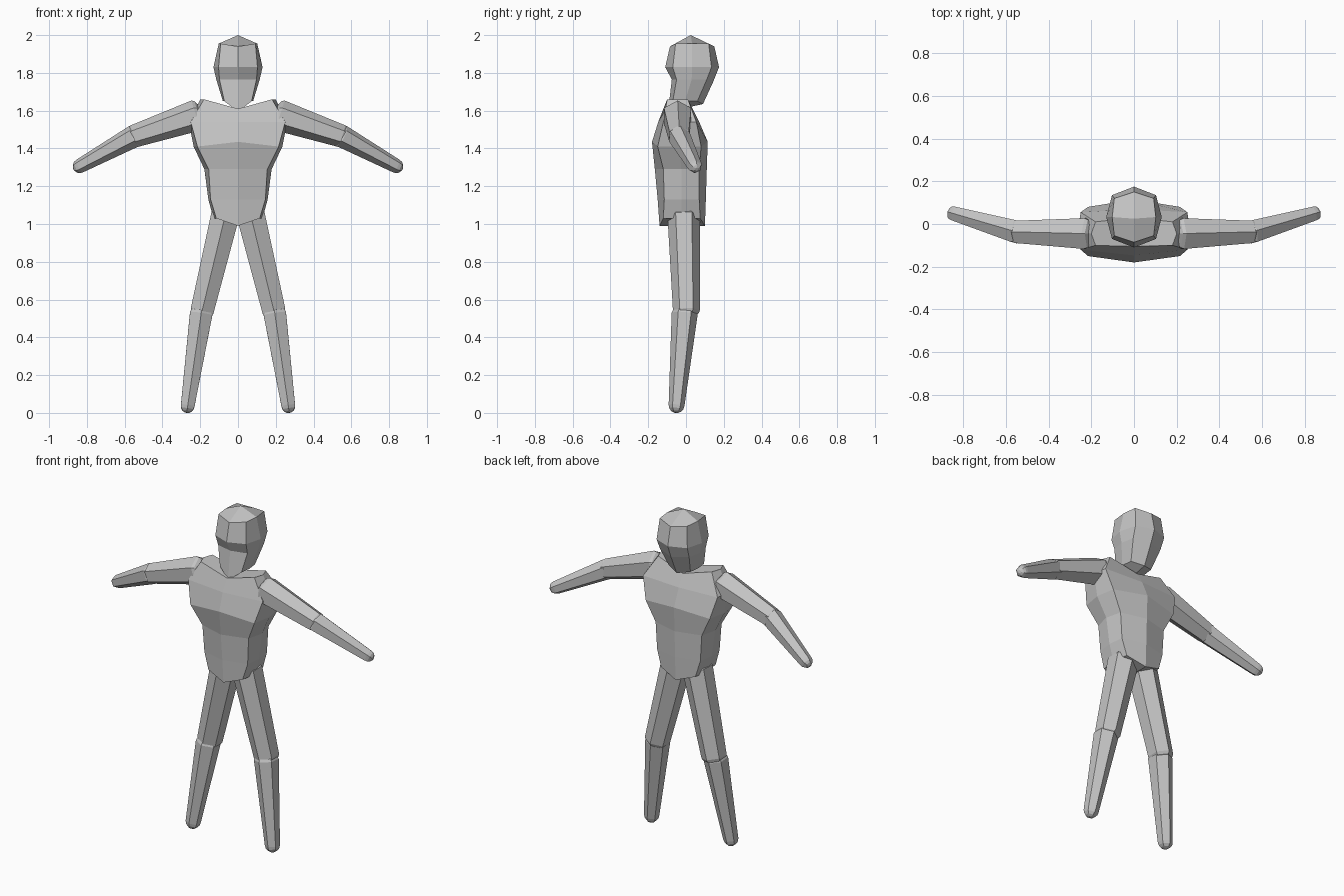
import bpy, bmesh, math
from mathutils import Vector

if "Cube" in bpy.data.objects:
    bpy.data.objects.remove(bpy.data.objects["Cube"])

grey = bpy.data.materials.new("plain_grey")
grey.diffuse_color = (0.55, 0.55, 0.55, 1)
grey.use_nodes = True
grey.node_tree.nodes["Principled BSDF"].inputs["Base Color"].default_value = grey.diffuse_color


def finish(bm, name):
    bmesh.ops.recalc_face_normals(bm, faces=bm.faces)
    mesh = bpy.data.meshes.new(name)
    bm.to_mesh(mesh)
    bm.free()
    mesh.materials.append(grey)
    obj = bpy.data.objects.new(name, mesh)
    bpy.context.collection.objects.link(obj)
    return obj


def bridge(bm, a, b):
    n = len(a)
    for i in range(n):
        j = (i + 1) % n
        bm.faces.new((a[i], a[j], b[j], b[i]))


def body_ring(bm, row):
    """Eight-sided symmetric ring: middle, corner and side points."""
    y_pos, y_neg, z_pos, z_neg, wk, k_pos, k_neg, ws, zk = row
    mid = (k_pos + k_neg) / 2
    half = [(wk, k_pos, zk), (ws, mid, zk), (wk, k_neg, zk)]
    pts = [(0, y_pos, z_pos)] + half + [(0, y_neg, z_neg)]
    pts += [(-x, y, z) for x, y, z in reversed(half)]
    return [bm.verts.new(p) for p in pts]


def split_cap(bm, r):
    bm.faces.new(r[0:5])
    bm.faces.new(r[4:8] + r[0:1])


def body(name, rows, peak=None):
    bm = bmesh.new()
    rings = [body_ring(bm, r) for r in rows]
    for a, b in zip(rings, rings[1:]):
        bridge(bm, a, b)
    split_cap(bm, rings[0])
    if peak:
        tip = bm.verts.new(peak)
        top = rings[-1]
        # quads meeting at the crown
        for i in (1, 3, 5, 7):
            bm.faces.new((top[i - 1], top[i], top[(i + 1) % 8], tip))
    else:
        split_cap(bm, rings[-1])
    return finish(bm, name)


def limb(name, start, end, r0, r1, up, cap0, cap1):
    """Tapered six-sided limb with rounded ends; one edge points along up."""
    a, b = Vector(start), Vector(end)
    axis = (b - a).normalized()
    u = Vector(up)
    u = (u - axis * u.dot(axis)).normalized()
    v = axis.cross(u)
    steps = [math.radians(d) for d in (75, 50, 25)]
    secs = [(a - axis * r0 * cap0 * math.sin(t), r0 * math.cos(t)) for t in steps]
    secs += [(a, r0), (b, r1)]
    secs += [(b + axis * r1 * cap1 * math.sin(t), r1 * math.cos(t))
             for t in reversed(steps)]
    bm = bmesh.new()
    rings = []
    for c, r in secs:
        rings.append([bm.verts.new(c + r * (u * math.cos(i * math.pi / 3)
                                            + v * math.sin(i * math.pi / 3)))
                      for i in range(6)])
    for p, q in zip(rings, rings[1:]):
        bridge(bm, p, q)
    bm.faces.new(rings[0])
    bm.faces.new(rings[-1])
    return finish(bm, name)


# Torso: hem, waist, ribs, chest, shoulders, collar
body("torso", [
    (0.10, -0.14, 0.99, 0.99, 0.115, 0.075, -0.12, 0.13, 1.03),
    (0.105, -0.15, 1.13, 1.13, 0.145, 0.07, -0.115, 0.157, 1.13),
    (0.11, -0.165, 1.29, 1.29, 0.155, 0.07, -0.12, 0.178, 1.29),
    (0.115, -0.18, 1.435, 1.435, 0.215, 0.08, -0.15, 0.235, 1.41),
    (0.07, -0.147, 1.54, 1.54, 0.25, 0.055, -0.12, 0.26, 1.54),
    (0.03, -0.105, 1.61, 1.61, 0.18, 0.01, -0.10, 0.20, 1.66),
])

# Head: neck and chin, mouth, brow, upper skull, crown
body("head", [
    (0.09, -0.095, 1.635, 1.595, 0.072, 0.06, -0.07, 0.08, 1.65),
    (0.145, -0.075, 1.755, 1.765, 0.098, 0.11, -0.05, 0.115, 1.765),
    (0.175, -0.11, 1.83, 1.83, 0.103, 0.135, -0.07, 0.13, 1.83),
    (0.15, -0.085, 1.94, 1.94, 0.092, 0.12, -0.055, 0.102, 1.955),
], peak=(0, 0.025, 2.0))

# Arms and legs on both sides
for s, side in ((-1, "left"), (1, "right")):
    limb("upper_arm_" + side, (s * 0.22, -0.045, 1.575), (s * 0.55, -0.037, 1.465),
         0.083, 0.06, (0, 0, 1), 0.4, 0.4)
    limb("forearm_" + side, (s * 0.55, -0.037, 1.465), (s * 0.838, 0.047, 1.307),
         0.06, 0.038, (0, 0, 1), 0.4, 1.0)
    limb("thigh_" + side, (s * 0.068, -0.012, 1.045), (s * 0.19, 0.002, 0.54),
         0.086, 0.071, (0, 1, 0), 0.2, 0.5)
    limb("shin_" + side, (s * 0.195, -0.007, 0.525), (s * 0.266, -0.05, 0.04),
         0.069, 0.042, (0, 1, 0), 0.5, 0.98)
